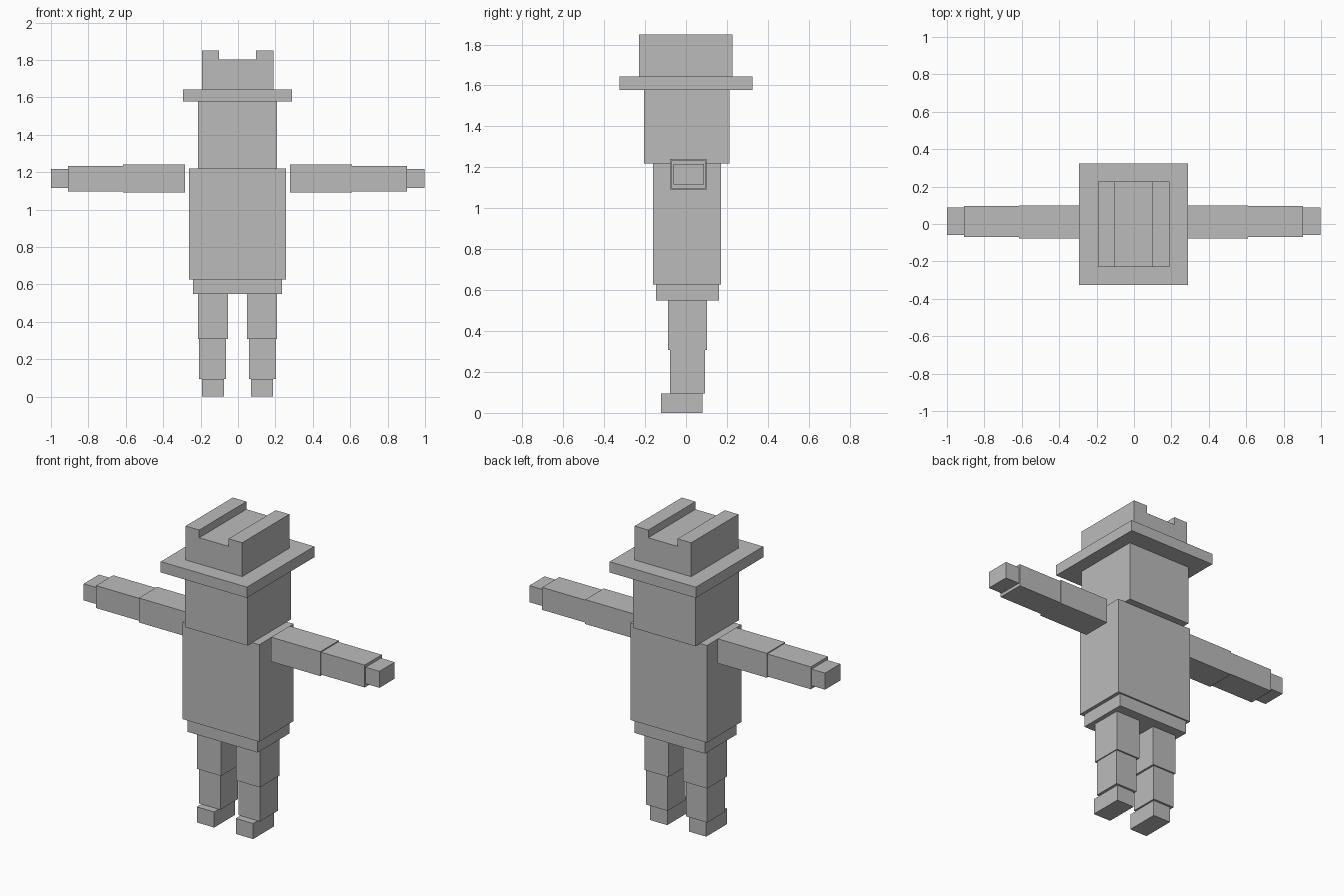
import bpy
import bmesh

cube = bpy.data.objects.get("Cube")
if cube:
    bpy.data.objects.remove(cube, do_unlink=True)

MID = -0.0025  # x of the mirror plane

grey = bpy.data.materials.new("plain_grey")
grey.use_nodes = True
grey.diffuse_color = (0.5, 0.5, 0.5, 1)
grey.node_tree.nodes["Principled BSDF"].inputs["Base Color"].default_value = (0.5, 0.5, 0.5, 1)


def prism(name, outline, y0, y1):
    """Extrude an (x, z) outline from y0 to y1."""
    bm = bmesh.new()
    face = bm.faces.new([bm.verts.new((x, y0, z)) for x, z in outline])
    ext = bmesh.ops.extrude_face_region(bm, geom=[face])["geom"]
    verts = [v for v in ext if isinstance(v, bmesh.types.BMVert)]
    bmesh.ops.translate(bm, verts=verts, vec=(0, y1 - y0, 0))
    bmesh.ops.recalc_face_normals(bm, faces=bm.faces)
    mesh = bpy.data.meshes.new(name)
    bm.to_mesh(mesh)
    bm.free()
    mesh.materials.append(grey)
    obj = bpy.data.objects.new(name, mesh)
    bpy.context.collection.objects.link(obj)
    return obj


def box(name, x0, x1, y0, y1, z0, z1):
    return prism(name, [(x0, z0), (x1, z0), (x1, z1), (x0, z1)], y0, y1)


def centred(name, half, y0, y1, z0, z1):
    return box(name, MID - half, MID + half, y0, y1, z0, z1)


# Body, head and hat brim
centred("pelvis", 0.238, -0.146, 0.161, 0.55, 0.627)
centred("torso", 0.259, -0.161, 0.171, 0.627, 1.22)
centred("head", 0.211, -0.205, 0.213, 1.218, 1.577)
centred("hat_brim", 0.291, -0.326, 0.324, 1.577, 1.643)

# Hat crown with a groove running front to back
half = [(0.191, 1.643), (0.191, 1.85), (0.099, 1.85), (0.099, 1.803)]
outline = [(MID + x, z) for x, z in half] + [(MID - x, z) for x, z in reversed(half)]
prism("hat_crown", outline, -0.229, 0.226)

# Limbs: inner and outer distance from the middle, then y and z ranges
limbs = {
    "upper_arm": (0.281, 0.613, -0.078, 0.100, 1.091, 1.240),
    "forearm": (0.613, 0.907, -0.070, 0.095, 1.097, 1.234),
    "hand": (0.907, 1.000, -0.060, 0.087, 1.116, 1.217),
    "thigh": (0.050, 0.212, -0.088, 0.102, 0.308, 0.55),
    "shin": (0.062, 0.206, -0.078, 0.093, 0.095, 0.308),
    "foot": (0.073, 0.190, -0.122, 0.080, 0.0, 0.095),
}
for part, (a, b, *rest) in limbs.items():
    box("left_" + part, MID + a, min(MID + b, 1.0), *rest)
    box("right_" + part, max(MID - b, -1.0), MID - a, *rest)
